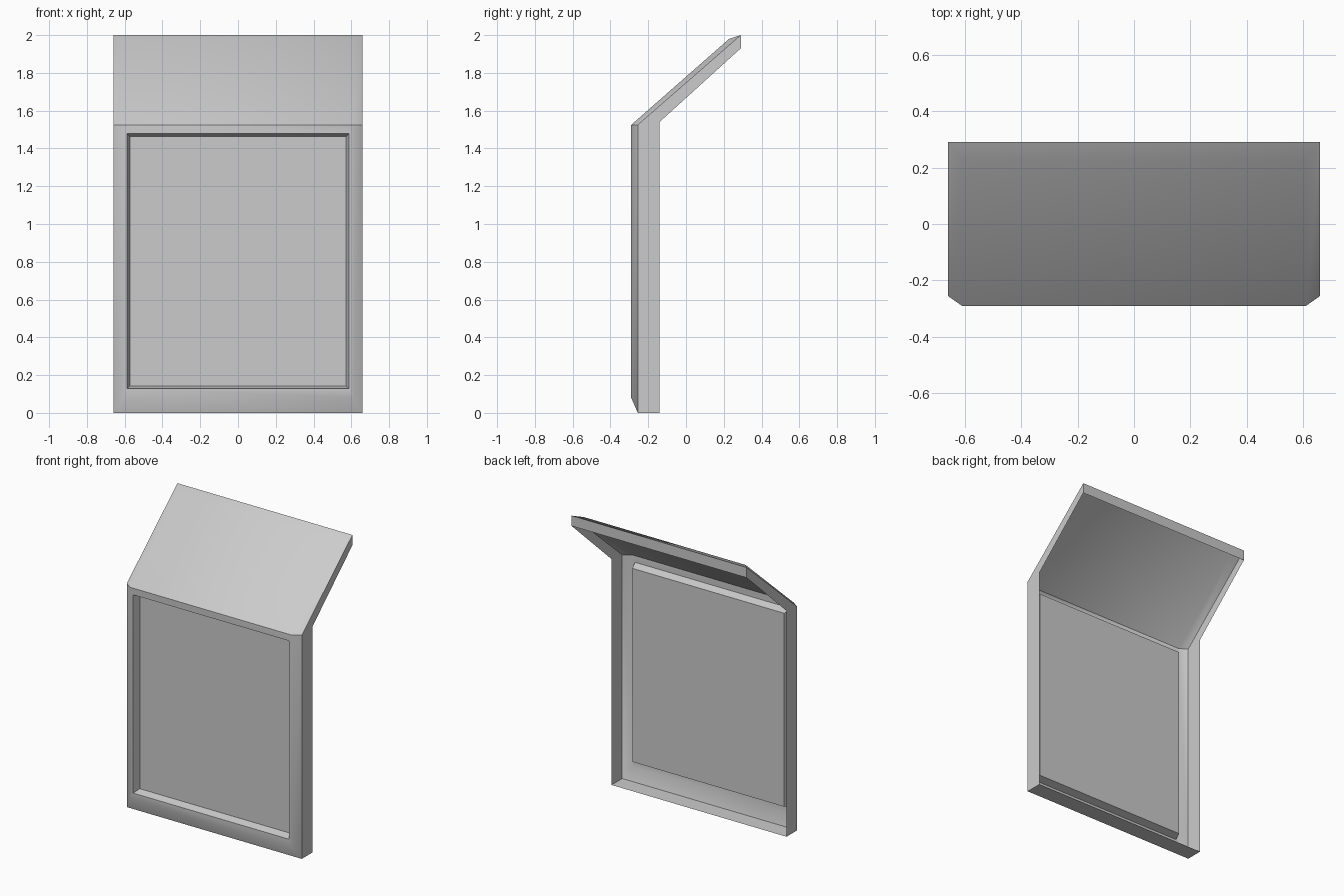
import bpy, bmesh, math

if "Cube" in bpy.data.objects:
    bpy.data.objects.remove(bpy.data.objects["Cube"])


def arch(x, profile):
    """Loop running up one side profile (y, z) and down the mirrored one."""
    return ([(-x, y, z) for y, z in profile] +
            [(x, y, z) for y, z in reversed(profile)])


def rect(x, y, z0, z1):
    return [(-x, y, z0), (-x, y, z1), (x, y, z1), (x, y, z0)]


def add_loop(bm, points):
    return [bm.verts.new(p) for p in points]


def bridge(bm, a, b):
    n = len(a)
    for i in range(n):
        j = (i + 1) % n
        bm.faces.new((a[i], a[j], b[j], b[i]))


bm = bmesh.new()
fold_z = 1.525

# Open-backed shell: front outline, chamfered outer outline, back rim
front = add_loop(bm, arch(0.61, [(-0.29, 0.08), (-0.29, fold_z), (0.228, 1.98)]))
outer = add_loop(bm, arch(0.66, [(-0.255, 0.0), (-0.255, fold_z), (0.29, 2.0)]))
rim = add_loop(bm, arch(0.66, [(-0.14, 0.0), (-0.14, 1.54), (0.29, 1.93)]))
bridge(bm, rim, outer)
bridge(bm, outer, front)

# Sloped upper panel
bm.faces.new(front[1:5])

# Front frame with recessed panel
frame = [front[0], front[1], front[4], front[5]]
opening = add_loop(bm, rect(0.588, -0.29, 0.128, 1.48))
recess = add_loop(bm, rect(0.573, -0.24, 0.143, 1.462))
bridge(bm, frame, opening)
bridge(bm, opening, recess)
bm.faces.new(recess)

bmesh.ops.recalc_face_normals(bm, faces=bm.faces)
panel = max(bm.faces, key=lambda f: f.calc_area())
if panel.normal.y > 0:
    bmesh.ops.reverse_faces(bm, faces=bm.faces)

# Crease across the fold
for e in bm.edges:
    if all(abs(v.co.z - fold_z) < 1e-4 for v in e.verts):
        e.smooth = False

mesh = bpy.data.meshes.new("folded_panel")
bm.to_mesh(mesh)
bm.free()
obj = bpy.data.objects.new("folded_panel", mesh)
bpy.context.collection.objects.link(obj)
bpy.context.view_layer.objects.active = obj
obj.select_set(True)
bpy.ops.object.shade_smooth_by_angle(angle=math.radians(44), keep_sharp_edges=True)
